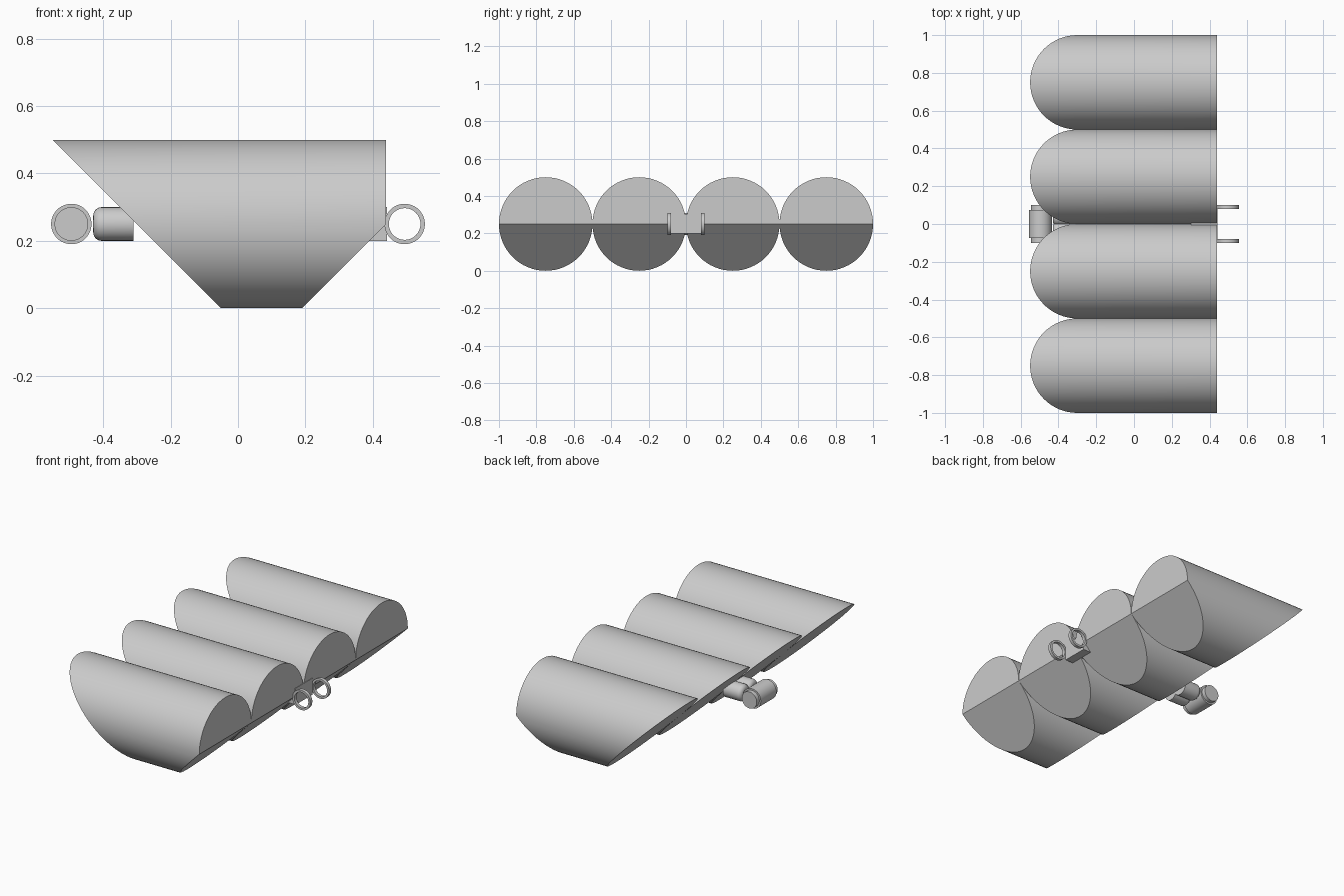
import bpy, bmesh, math
from mathutils import Matrix, Vector

cube = bpy.data.objects.get("Cube")
if cube:
    bpy.data.objects.remove(cube, do_unlink=True)

grey = bpy.data.materials.new("light_grey")
grey.use_nodes = True
colour = (0.6, 0.6, 0.6, 1)
grey.diffuse_color = colour
grey.node_tree.nodes["Principled BSDF"].inputs["Base Color"].default_value = colour


def finish(bm, name):
    bmesh.ops.recalc_face_normals(bm, faces=bm.faces)
    mesh = bpy.data.meshes.new(name)
    bm.to_mesh(mesh)
    bm.free()
    mesh.materials.append(grey)
    obj = bpy.data.objects.new(name, mesh)
    bpy.context.collection.objects.link(obj)
    bpy.ops.object.select_all(action="DESELECT")
    obj.select_set(True)
    bpy.context.view_layer.objects.active = obj
    bpy.ops.object.shade_smooth_by_angle(angle=math.radians(30))
    return obj


def rod(bm, centre, axis, length, radius, sides=64):
    turn = Vector(axis).to_track_quat("Z", "Y").to_matrix().to_4x4()
    bmesh.ops.create_cone(bm, cap_ends=True, segments=sides, radius1=radius, radius2=radius,
                          depth=length, matrix=Matrix.Translation(centre) @ turn)


def slice_off(bm, point, normal):
    geom = bm.verts[:] + bm.edges[:] + bm.faces[:]
    cut = bmesh.ops.bisect_plane(bm, geom=geom, plane_co=point, plane_no=normal, clear_outer=True)
    edges = [e for e in cut["geom_cut"] if isinstance(e, bmesh.types.BMEdge)]
    bmesh.ops.contextual_create(bm, geom=edges)


# Four rounded hull sections, with slanted ends
for i in range(4):
    y = -0.75 + 0.5 * i
    bm = bmesh.new()
    rod(bm, (-0.055, y, 0.25), (1, 0, 0), 0.99, 0.25)
    slice_off(bm, (-0.55, y, 0.5), (-1, 0, -1))
    slice_off(bm, (0.44, y, 0.25), (1, 0, -1))
    finish(bm, f"hull_section_{i + 1}")

# Hinge barrel with a narrower pin through it
bm = bmesh.new()
rod(bm, (-0.495, 0, 0.25), (0, 1, 0), 0.15, 0.06, 48)
finish(bm, "hinge_barrel")
bm = bmesh.new()
rod(bm, (-0.495, 0, 0.25), (0, 1, 0), 0.2, 0.05, 48)
finish(bm, "hinge_pin")

# Two round-ended arms joining the barrel to the hull
for side, y in (("left", 0.04), ("right", -0.04)):
    bm = bmesh.new()
    rod(bm, (-0.37, y, 0.25), (1, 0, 0), 0.12, 0.05, 32)
    rim = [e for e in bm.edges if all(v.co.x < -0.42 for v in e.verts)]
    bmesh.ops.bevel(bm, geom=rim, offset=0.025, segments=6, profile=0.5, affect="EDGES")
    finish(bm, f"{side}_arm")

# Block holding the rings
bm = bmesh.new()
bmesh.ops.create_cube(bm, size=1, matrix=Matrix.Translation((0.372, 0, 0.25))
                      @ Matrix.Diagonal((0.142, 0.16, 0.1, 1)))
finish(bm, "ring_block")

# Pair of open rings
for side, y in (("left", 0.09), ("right", -0.09)):
    bm = bmesh.new()
    loop = [bm.verts.new((0.495 + r, y + d, 0.25))
            for r, d in ((0.06, -0.01), (0.06, 0.01), (0.047, 0.01), (0.047, -0.01))]
    edges = [bm.edges.new((loop[k], loop[(k + 1) % 4])) for k in range(4)]
    bmesh.ops.spin(bm, geom=loop + edges, cent=(0.495, y, 0.25), axis=(0, 1, 0),
                   angle=math.tau, steps=48, use_merge=True)
    bmesh.ops.remove_doubles(bm, verts=bm.verts, dist=0.0001)
    finish(bm, f"{side}_ring")
